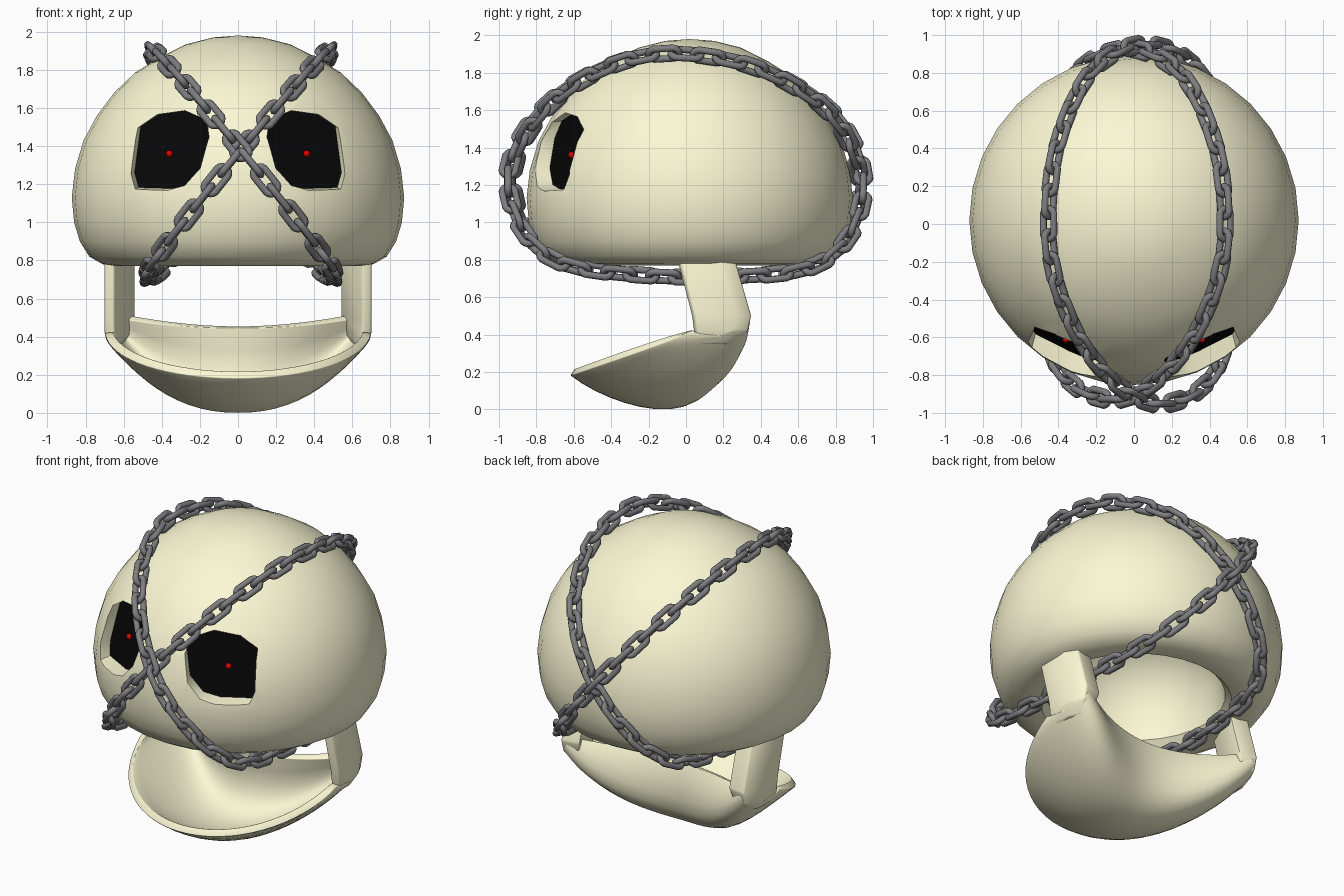
import bpy, bmesh, math
from mathutils import Vector

if "Cube" in bpy.data.objects:
    bpy.data.objects.remove(bpy.data.objects["Cube"])

def material(name, rgb):
    m = bpy.data.materials.new(name)
    m.diffuse_color = (*rgb, 1)
    m.use_nodes = True
    m.node_tree.nodes["Principled BSDF"].inputs["Base Color"].default_value = m.diffuse_color
    return m

BONE = material("bone", (0.98, 0.95, 0.67))
IRON = material("iron", (0.21, 0.21, 0.22))
BLACK = material("socket_black", (0.002, 0.002, 0.002))
RED = material("pupil_red", (0.8, 0.0, 0.0))

def finish(name, bm, mat):
    bmesh.ops.remove_doubles(bm, verts=bm.verts, dist=1e-5)
    bmesh.ops.recalc_face_normals(bm, faces=bm.faces)
    me = bpy.data.meshes.new(name)
    bm.to_mesh(me)
    bm.free()
    ob = bpy.data.objects.new(name, me)
    bpy.context.collection.objects.link(ob)
    me.materials.append(mat)
    return ob

def add_grid(bm, rows, wrap_rows=False, wrap_cols=False):
    vs = [[bm.verts.new(p) for p in r] for r in rows]
    n, m = len(vs), len(vs[0])
    for i in range(n if wrap_rows else n - 1):
        for j in range(m if wrap_cols else m - 1):
            a, b = (i + 1) % n, (j + 1) % m
            bm.faces.new((vs[i][j], vs[i][b], vs[a][b], vs[a][j]))
    return vs

def activate(ob):
    bpy.ops.object.select_all(action='DESELECT')
    ob.select_set(True)
    bpy.context.view_layer.objects.active = ob

def apply_all(ob):
    activate(ob)
    for m in list(ob.modifiers):
        bpy.ops.object.modifier_apply(modifier=m.name)

def smooth(ob, angle=35):
    activate(ob)
    bpy.ops.object.shade_smooth_by_angle(angle=math.radians(angle))

# Cranium: revolved shell, outside from the crown down, round the rim, up inside
profile = [(0, 1.98), (.13, 1.97), (.27, 1.935), (.42, 1.86), (.54, 1.785), (.65, 1.68),
           (.74, 1.56), (.81, 1.43), (.855, 1.28), (.872, 1.13), (.86, 1.0), (.83, .90),
           (.78, .82), (.71, .78), (.64, .77), (.57, .78), (.53, .82), (.52, .90),
           (.50, 1.02), (.44, 1.15), (.34, 1.26), (.20, 1.33), (.08, 1.36), (0, 1.365)]
SEG, CY = 32, .02
bm = bmesh.new()
add_grid(bm, [[(r * math.cos(2 * math.pi * k / SEG), CY + r * math.sin(2 * math.pi * k / SEG), z)
               for k in range(SEG)] for r, z in profile], wrap_cols=True)
bmesh.ops.dissolve_degenerate(bm, edges=bm.edges, dist=1e-5)
skull = finish("cranium", bm, BONE)

# Eye sockets: irregular pockets with a tilted black back and a red pupil
eye = [(.30, 1.58), (.19, 1.53), (.17, 1.44), (.21, 1.28), (.29, 1.19),
       (.38, 1.165), (.55, 1.17), (.57, 1.25), (.54, 1.49), (.44, 1.56)]

def back_y(x, z):
    return -.605 + .5 * (x - .36) + .3 * (z - 1.36)

for side, label in ((1, "right"), (-1, "left")):
    inner = [(.36 + (x - .36) * 1.06 - .04, z + .012) for x, z in eye]
    bm = bmesh.new()
    rings = add_grid(bm, [[(side * x, -1.0, z) for x, z in eye],
                          [(side * x, back_y(x, z) - .13, z) for x, z in eye],
                          [(side * x, back_y(x, z), z) for x, z in inner]], wrap_cols=True)
    bm.faces.new(rings[0])
    bm.faces.new(rings[2])
    cutter = finish("socket_cutter", bm, BONE)
    cutter.hide_render = True
    mod = skull.modifiers.new("socket", 'BOOLEAN')
    mod.operation, mod.solver, mod.object = 'DIFFERENCE', 'EXACT', cutter
    apply_all(skull)
    bpy.data.objects.remove(cutter)

    bm = bmesh.new()
    plate = add_grid(bm, [[(side * x, back_y(x, z) + d, z) for x, z in inner] for d in (-.004, .01)],
                     wrap_cols=True)
    for ring in plate:
        bm.faces.new(ring)
    finish(label + "_socket_back", bm, BLACK)

    bm = bmesh.new()
    bmesh.ops.create_uvsphere(bm, u_segments=12, v_segments=8, radius=.018)
    bmesh.ops.translate(bm, verts=bm.verts, vec=(side * .36, -.612, 1.36))
    smooth(finish(label + "_pupil", bm, RED))
smooth(skull)

# Jaw bowl: cubic sections from front lip, under the chin, to the notched back edge
def mix(a, b, t):
    return a + (b - a) * t

rows = []
for i in range(33):
    a = math.radians(mix(-88, 88, i / 32))
    s, s2 = math.sin(a), math.sin(a) ** 2
    deep = abs(s) ** 2.3
    yf = .05 - .655 * math.cos(a)
    ctrl = [(.675 * s, yf, .20 + .35 * (yf + .605)),
            (.68 * s, mix(-.35, .10, s2), mix(0, .39, deep)),
            (.67 * s, mix(.28, .40, s2) + .12 * math.sin(2 * a) ** 2, mix(-.155, .40, deep)),
            (.625 * s, mix(.10, .30, s2), mix(.45, .51, s2))]
    row = []
    for j in range(15):
        t = j / 14
        w = ((1 - t) ** 3, 3 * t * (1 - t) ** 2, 3 * t * t * (1 - t), t ** 3)
        row.append(sum((Vector(c) * k for c, k in zip(ctrl, w)), Vector()))
    rows.append(row)
bm = bmesh.new()
add_grid(bm, rows)
jaw = finish("jaw_bowl", bm, BONE)
sol = jaw.modifiers.new("thickness", 'SOLIDIFY')
sol.thickness, sol.offset = .045, 0
bev = jaw.modifiers.new("lip", 'BEVEL')
bev.width, bev.segments, bev.limit_method, bev.angle_limit = .02, 3, 'ANGLE', math.radians(60)
apply_all(jaw)
smooth(jaw, 50)

# Jaw arms: wedge-section uprights, bent at the jaw corner and tapering into the bowl
# (height, front y, back y, outer x, inner x)
levels = [(.81, -.05, .26, .70, .54), (.50, .03, .35, .70, .54),
          (.42, .04, .33, .70, .56), (.35, .06, .27, .67, .61)]
for side, label in ((1, "right"), (-1, "left")):
    bm = bmesh.new()
    rings = add_grid(bm, [[(side * (o - .05), f, z), (side * o, f + .015, z),
                           (side * o, b - .08, z), (side * (o - .04), b, z),
                           (side * q, b - .02, z)] for z, f, b, o, q in levels],
                     wrap_cols=True)
    bm.faces.new(rings[0])
    bm.faces.new(rings[-1])
    arm = finish(label + "_jaw_arm", bm, BONE)
    bev = arm.modifiers.new("edges", 'BEVEL')
    bev.width, bev.segments = .01, 2
    apply_all(arm)
    smooth(arm, 50)

# Chains: two slanted closed loops of alternating links, crossing at front and back
loop = [(0, 1.90), (-.30, 1.87), (-.60, 1.73), (-.81, 1.53), (-.92, 1.30), (-.91, 1.10),
        (-.81, .90), (-.61, .77), (-.20, .715), (.20, .71), (.60, .745), (.81, .87),
        (.915, 1.10), (.90, 1.35), (.74, 1.61), (.39, 1.82)]
LINKS, WIRE, BEND, STRAIGHT, SLOPE = 46, .0185, .036, .046, .8

def chain_path(side, stretch, shift):
    # the plane leans so the front crossing sits higher than the rear one
    pts = [Vector((side * SLOPE * (z - 1.335 + .07 * y) + shift, y * stretch, z)) for y, z in loop]
    n, dense = len(pts), []
    for i in range(n):
        p0, p1, p2, p3 = (pts[(i + k) % n] for k in (-1, 0, 1, 2))
        for k in range(30):
            t = k / 30
            dense.append(.5 * (2 * p1 + (p2 - p0) * t + (2 * p0 - 5 * p1 + 4 * p2 - p3) * t * t
                               + (3 * p1 - p0 - 3 * p2 + p3) * t ** 3))
    dense.append(dense[0])
    total = sum((b - a).length for a, b in zip(dense, dense[1:]))
    out, run, nxt = [], 0, 0
    for a, b in zip(dense, dense[1:]):
        d = (b - a).length
        while nxt <= run + d and len(out) < LINKS:
            out.append(a.lerp(b, (nxt - run) / d))
            nxt += total / LINKS
        run += d
    return out

for side, stretch, shift, label in ((1, 1.0, .03, "chain_rising_right"),
                                    (-1, 1.025, 0, "chain_rising_left")):
    path = chain_path(side, stretch, shift)
    normal = Vector((1, -side * SLOPE * .07, -side * SLOPE)).normalized()
    bm = bmesh.new()
    for i, c in enumerate(path):
        along = (path[(i + 1) % len(path)] - path[i - 1]).normalized()
        wide, thick = normal, along.cross(normal)
        if i % 2:
            wide, thick = thick, wide
        rings = []
        for k in range(16):
            a = 2 * math.pi * (k + .5) / 16
            out = along * math.cos(a) + wide * math.sin(a)
            mid = c + out * BEND + along * math.copysign(STRAIGHT, math.cos(a))
            rings.append([mid + (out * math.cos(b) + thick * math.sin(b)) * WIRE
                          for b in (2 * math.pi * q / 8 for q in range(8))])
        add_grid(bm, rings, wrap_rows=True, wrap_cols=True)
    smooth(finish(label, bm, IRON), 60)
